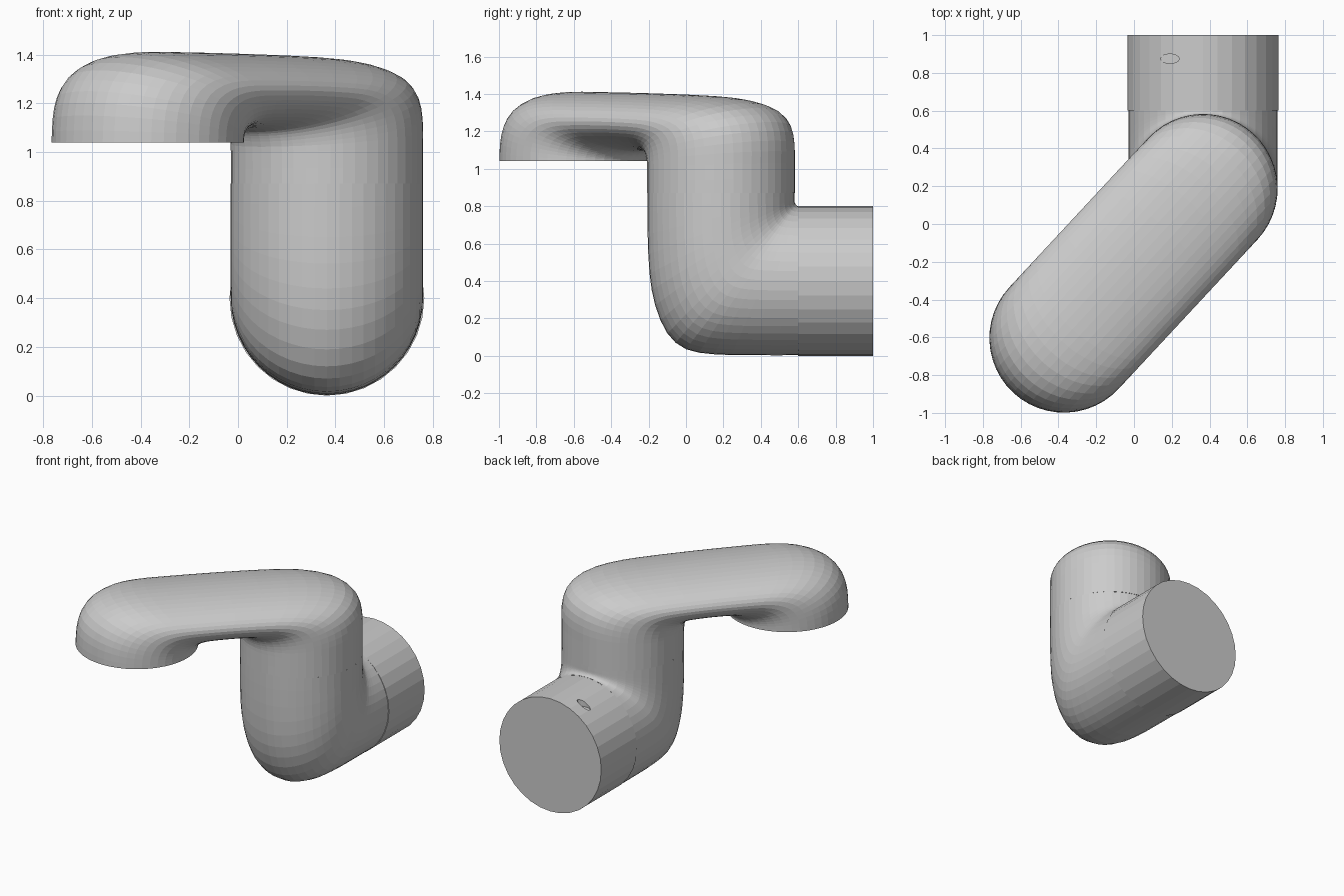
import bpy, bmesh
from math import sin, cos, pi
from mathutils import Vector

if "Cube" in bpy.data.objects:
    bpy.data.objects.remove(bpy.data.objects["Cube"])

SEG = 48
HALF_W = 0.395


def smooth_path(rows, steps=2):
    """Catmull-Rom refinement of rows of numbers."""
    rows = [Vector(r) for r in rows]
    out = []
    for i in range(len(rows) - 1):
        a, b = rows[max(i - 1, 0)], rows[i]
        c, d = rows[i + 1], rows[min(i + 2, len(rows) - 1)]
        for k in range(steps):
            t = k / steps
            out.append(0.5 * (2 * b + (c - a) * t + (2 * a - 5 * b + 4 * c - d) * t ** 2
                              + (3 * b - a - 3 * c + d) * t ** 3))
    return out + [rows[-1]]


def bent_pipe(name, rows, origin, direction, cap_last):
    """Loft ellipses spanning outer (s, z) and inner (s, z) points of a bend."""
    direction = Vector(direction).normalized()
    side = direction.cross(Vector((0, 0, 1)))
    up = Vector((0, 0, 1))
    bm = bmesh.new()
    rings = []
    for so, zo, si, zi in smooth_path(rows):
        outer = Vector(origin) + direction * so + up * zo
        inner = Vector(origin) + direction * si + up * zi
        mid, half = (outer + inner) / 2, (outer - inner) / 2
        rings.append([bm.verts.new(mid + half * cos(2 * pi * k / SEG)
                                   + side * HALF_W * sin(2 * pi * k / SEG))
                      for k in range(SEG)])
    for a, b in zip(rings, rings[1:]):
        for k in range(SEG):
            n = (k + 1) % SEG
            bm.faces.new((a[k], a[n], b[n], b[k]))
    if cap_last:
        bm.faces.new(rings[-1])
    bmesh.ops.recalc_face_normals(bm, faces=bm.faces)
    mesh = bpy.data.meshes.new(name)
    bm.to_mesh(mesh)
    bm.free()
    obj = bpy.data.objects.new(name, mesh)
    bpy.context.collection.objects.link(obj)
    return obj


# Lower elbow: horizontal inlet turning up into the riser
bent_pipe("lower_elbow", [
    (0.60, 0.003, 0.600, 0.800),
    (0.35, 0.003, 0.596, 0.801),
    (0.15, 0.008, 0.592, 0.804),
    (0.00, 0.035, 0.588, 0.808),
    (-0.10, 0.12, 0.584, 0.814),
    (-0.165, 0.27, 0.581, 0.822),
    (-0.195, 0.44, 0.580, 0.832),
    (-0.205, 0.65, 0.580, 0.845),
    (-0.207, 0.87, 0.580, 0.870),
], (0.365, 0, 0), (0, 1, 0), False)

# Flattened swivel arm: riser, diagonal bridge and down-turned outlet
bent_pipe("swivel_arm", [
    (-0.395, 0.87, 0.395, 0.87),
    (-0.395, 1.03, 0.395, 1.00),
    (-0.393, 1.15, 0.398, 1.03),
    (-0.365, 1.25, 0.405, 1.055),
    (-0.28, 1.325, 0.415, 1.075),
    (-0.12, 1.37, 0.430, 1.088),
    (0.10, 1.39, 0.455, 1.096),
    (0.50, 1.403, 0.53, 1.10),
    (0.90, 1.41, 0.61, 1.096),
    (1.10, 1.41, 0.64, 1.088),
    (1.25, 1.39, 0.66, 1.077),
    (1.37, 1.335, 0.672, 1.066),
    (1.44, 1.25, 0.68, 1.055),
    (1.468, 1.15, 0.684, 1.047),
    (1.475, 1.04, 0.685, 1.04),
], (0.365, 0.187, 0), (-0.735, -0.79, 0), True)

# Horizontal inlet socket
bpy.ops.mesh.primitive_cylinder_add(vertices=32, radius=0.4, depth=0.4,
                                    location=(0.365, 0.8, 0.4), rotation=(pi / 2, 0, 0))
socket = bpy.context.object
socket.name = "inlet_socket"

# Small set-screw dimple in the top of the socket
bpy.ops.mesh.primitive_cylinder_add(vertices=16, radius=0.05, depth=0.12,
                                    location=(0.19, 0.875, 0.79))
cutter = bpy.context.object
cutter.name = "screw_hole_cutter"
cutter.scale = (1, 0.5, 1)
cutter.hide_render = True
cutter.hide_set(True)
cut = socket.modifiers.new("screw_hole", 'BOOLEAN')
cut.operation = 'DIFFERENCE'
cut.object = cutter
